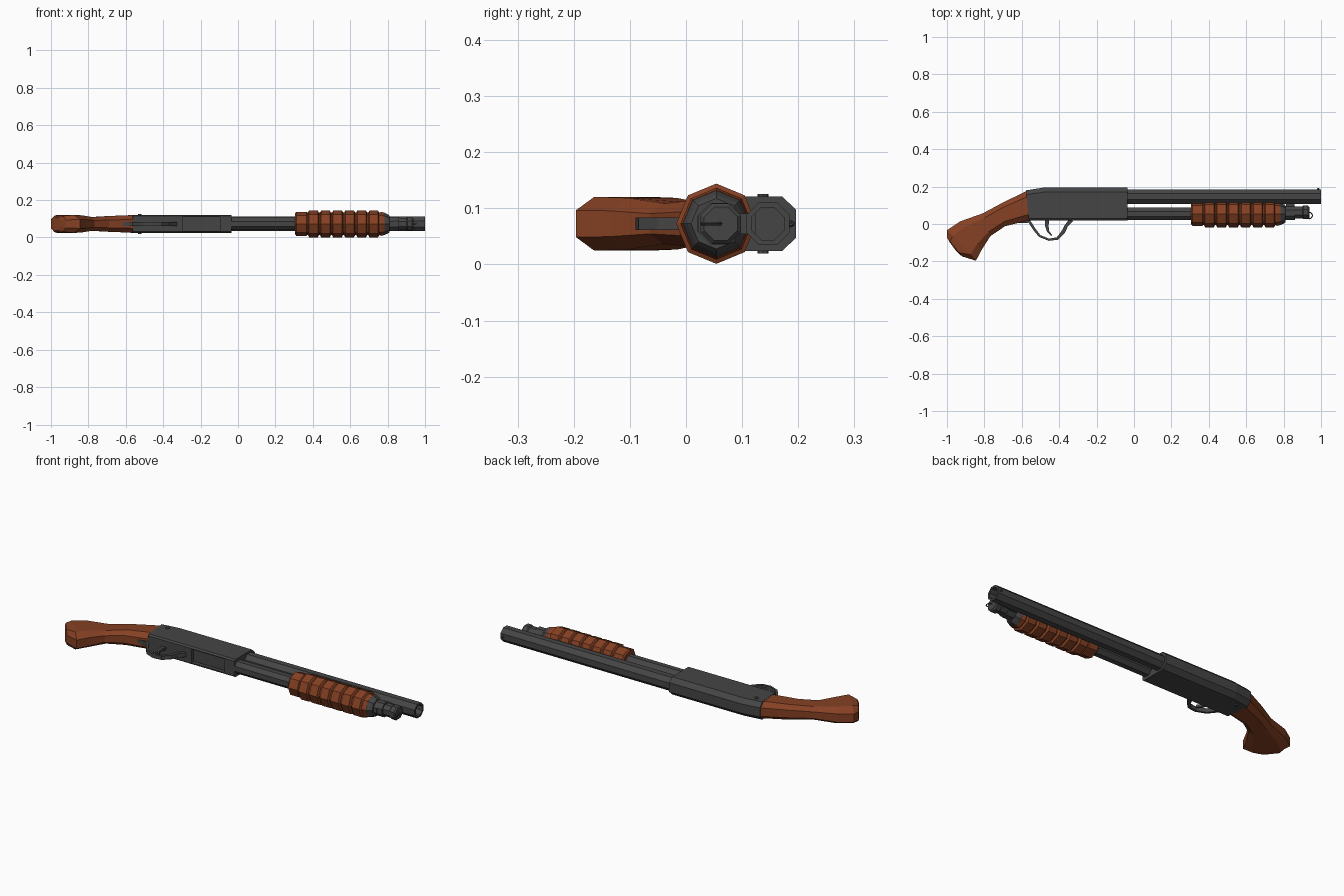
import bpy, bmesh, math
from mathutils import Vector

if "Cube" in bpy.data.objects:
    bpy.data.objects.remove(bpy.data.objects["Cube"])

ZC = 0.0725          # mid plane of the gun, which lies on its side
BARREL_Y, TUBE_Y = 0.146, 0.054


def material(name, rgb):
    m = bpy.data.materials.new(name)
    m.diffuse_color = (*rgb, 1)
    m.use_nodes = True
    m.node_tree.nodes["Principled BSDF"].inputs["Base Color"].default_value = m.diffuse_color
    return m


METAL = material("dark_metal", (0.060, 0.060, 0.060))
WOOD = material("brown_wood", (0.235, 0.052, 0.017))


def finish(name, bm, mat):
    bmesh.ops.recalc_face_normals(bm, faces=bm.faces)
    me = bpy.data.meshes.new(name)
    bm.to_mesh(me)
    bm.free()
    me.materials.append(mat)
    ob = bpy.data.objects.new(name, me)
    bpy.context.collection.objects.link(ob)
    return ob


def loft_bm(rings):
    """Skin a list of point rings and cap both ends."""
    bm = bmesh.new()
    vs = [[bm.verts.new(p) for p in r] for r in rings]
    n = len(vs[0])
    for a, b in zip(vs, vs[1:]):
        for i in range(n):
            bm.faces.new((a[i], a[(i + 1) % n], b[(i + 1) % n], b[i]))
    bm.faces.new(vs[0][::-1])
    bm.faces.new(vs[-1])
    return bm


def loft(name, rings, mat):
    return finish(name, loft_bm(rings), mat)


def lathe(name, profile, y, mat, sides=8, turn=0.5):
    """Faceted tube along x from (x, radius) pairs."""
    rings = []
    for x, r in profile:
        angles = [2 * math.pi * (i + turn) / sides for i in range(sides)]
        rings.append([(x, y + r * math.cos(a), ZC + r * math.sin(a)) for a in angles])
    return loft(name, rings, mat)


def section(top, bottom, hw, top_cut, bottom_cut, flat_top, flat_bottom):
    """Eight-sided section between a top and a bottom point in the xy plane."""
    t, b = Vector((*top, ZC)), Vector((*bottom, ZC))
    half = [(0, flat_top), (top_cut, 1), (1 - bottom_cut, 1), (1, flat_bottom)]
    right = [t.lerp(b, u) + Vector((0, 0, hw * w)) for u, w in half]
    left = [t.lerp(b, u) - Vector((0, 0, hw * w)) for u, w in reversed(half)]
    return right + left


def strap(name, pts, hw, mat):
    """Flat strip through (x, y, thickness) points, hw either side of mid plane."""
    rings = []
    for i, (x, y, t) in enumerate(pts):
        a, b = pts[max(i - 1, 0)], pts[min(i + 1, len(pts) - 1)]
        d = Vector((b[0] - a[0], b[1] - a[1])).normalized()
        n = Vector((-d.y, d.x)) * t / 2
        rings.append([(x + s * n.x, y + s * n.y, ZC + w * hw)
                      for s, w in ((1, 1), (1, -1), (-1, -1), (-1, 1))])
    return loft(name, rings, mat)


def box(name, x, y, hw, mat):
    return loft(name, [[(px, y[0], ZC - hw), (px, y[1], ZC - hw),
                        (px, y[1], ZC + hw), (px, y[0], ZC + hw)] for px in x], mat)


# Curved wooden pistol stock
stock = [((-0.572, 0.177), (-0.560, 0.020), 0.047),
         ((-0.695, 0.118), (-0.690, -0.012), 0.042),
         ((-0.808, 0.057), (-0.768, -0.065), 0.036),
         ((-0.930, 0.014), (-0.813, -0.136), 0.046),
         ((-1.000, -0.033), (-0.845, -0.196), 0.048),
         ((-1.000, -0.072), (-0.920, -0.173), 0.042),
         ((-0.985, -0.098), (-0.950, -0.146), 0.035)]
loft("stock", [section(t, b, w, 0.2, 0.2, 0.5, 0.5) for t, b, w in stock], WOOD)

# Receiver, with the loading port sunk into its underside
rec = [(-0.577, -0.562, 0.180), (-0.475, -0.475, 0.196), (-0.302, -0.302, 0.196),
       (-0.092, -0.092, 0.196), (-0.035, -0.035, 0.196)]
bm = loft_bm([section((xt, y), (xb, 0.020), 0.0485, 0.14, 0.05, 0.52, 0.85)
              for xt, xb, y in rec])
bmesh.ops.recalc_face_normals(bm, faces=bm.faces)
port = [f for f in bm.faces if f.normal.y < -0.9
        and abs(f.calc_center_median().x + 0.197) < 0.02]
bmesh.ops.inset_region(bm, faces=port, thickness=0.006)
bmesh.ops.inset_region(bm, faces=port, thickness=0.0005, depth=-0.02)
finish("receiver", bm, METAL)

# Cross pin through the receiver
bm = bmesh.new()
bmesh.ops.create_cone(bm, cap_ends=True, segments=8, radius1=0.010, radius2=0.010, depth=0.106)
bmesh.ops.translate(bm, verts=bm.verts, vec=(-0.525, 0.137, ZC))
finish("receiver_pin", bm, METAL)

# Barrel with open bore, and front bead sight
lathe("barrel", [(-0.05, 0.0415), (1.0, 0.0415), (1.0, 0.031), (0.85, 0.031)], BARREL_Y, METAL)
bm = bmesh.new()
bmesh.ops.create_icosphere(bm, subdivisions=1, radius=0.007)
bmesh.ops.translate(bm, verts=bm.verts, vec=(0.985, 0.187, ZC))
finish("bead_sight", bm, METAL)

# Magazine tube and its end cap
lathe("magazine_tube", [(-0.05, 0.036), (0.83, 0.036)], TUBE_Y, METAL)
lathe("tube_cap", [(0.82, 0.034), (0.90, 0.034), (0.905, 0.039), (0.93, 0.039), (0.937, 0.032)],
      TUBE_Y + 0.008, METAL)

# Clamp joining tube and barrel
lathe("clamp_ring", [(0.81, 0.040), (0.86, 0.040)], TUBE_Y + 0.005, METAL)
box("clamp_block", (0.812, 0.857), (0.07, 0.125), 0.018, METAL)

# Small sling loop at the cap
bpy.ops.mesh.primitive_torus_add(major_segments=12, minor_segments=4, major_radius=0.017,
                                 minor_radius=0.003, location=(0.937, 0.045, ZC))
loop = bpy.context.object
loop.name = "sling_loop"
loop.data.materials.append(METAL)

# Ribbed wooden pump grip
prof = [(0.305, 0.056), (0.312, 0.064), (0.366, 0.064), (0.370, 0.060)]
pitch = 0.0645
for i in range(6):
    x = 0.374 + i * pitch
    prof += [(x, 0.060), (x + 0.006, 0.0715), (x + pitch - 0.012, 0.0715), (x + pitch - 0.006, 0.060)]
prof += [(0.765, 0.064), (0.782, 0.060)]
lathe("pump_grip", prof, TUBE_Y, WOOD, turn=0)
lathe("grip_end_ring", [(0.780, 0.060), (0.800, 0.052), (0.810, 0.045)], TUBE_Y, METAL, turn=0)

# Trigger guard and trigger
strap("trigger_guard", [(-0.615, 0.012, 0.012), (-0.560, 0.014, 0.016), (-0.535, -0.025, 0.014),
                        (-0.505, -0.064, 0.012), (-0.455, -0.084, 0.012), (-0.410, -0.078, 0.014),
                        (-0.380, -0.045, 0.020), (-0.362, -0.010, 0.018), (-0.335, 0.022, 0.022)],
      0.011, METAL)
strap("trigger", [(-0.465, 0.030, 0.026), (-0.466, -0.010, 0.018), (-0.459, -0.040, 0.012),
                  (-0.440, -0.062, 0.008)], 0.007, METAL)
